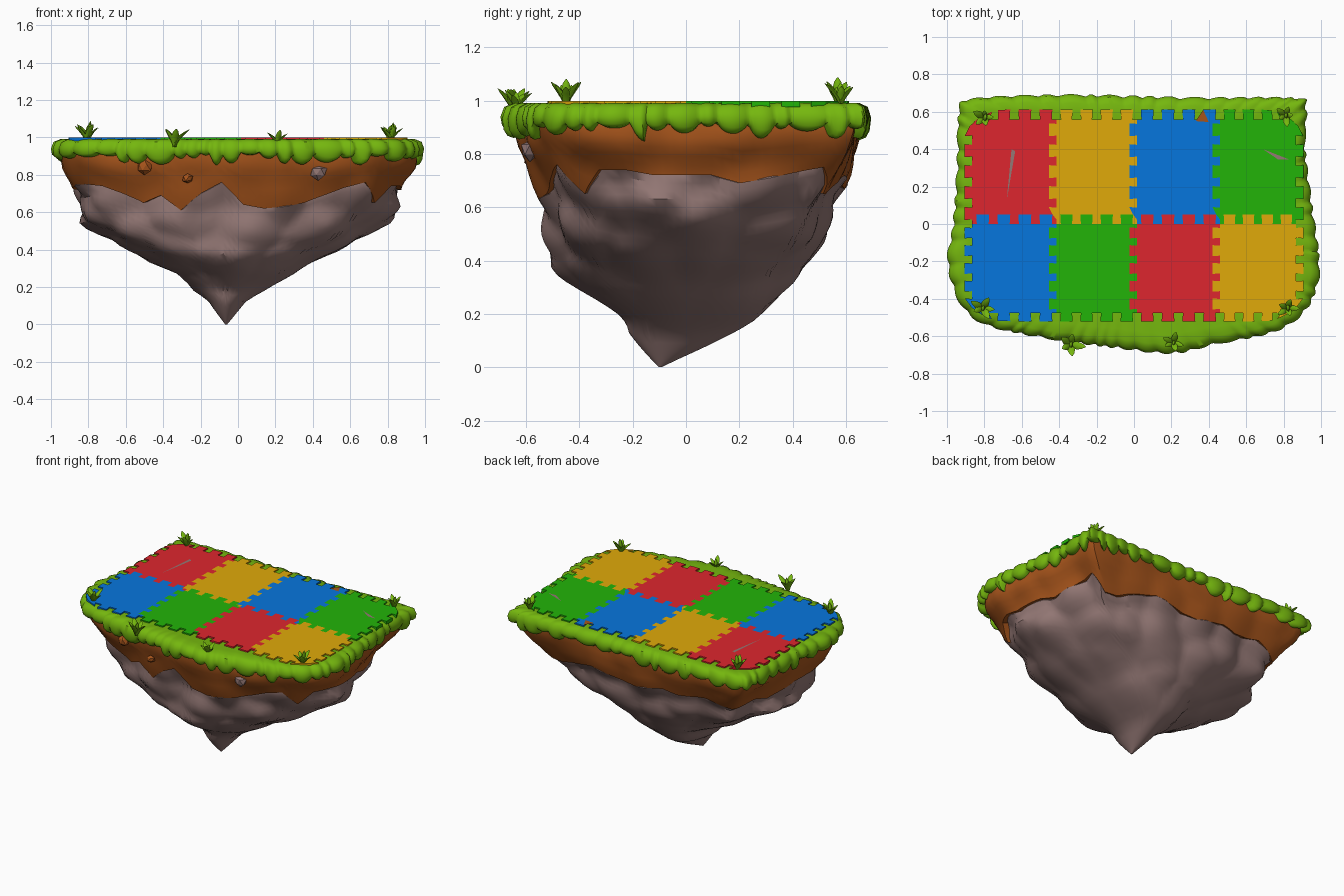
import bpy, bmesh, math, random
from mathutils import Vector, noise

random.seed(4)
cube = bpy.data.objects.get("Cube")
if cube:
    bpy.data.objects.remove(cube)


def material(name, r, g, b):
    col = [((c / 255 + 0.055) / 1.055) ** 2.4 for c in (r, g, b)] + [1]
    m = bpy.data.materials.new(name)
    m.use_nodes = True
    m.diffuse_color = col
    bsdf = next(n for n in m.node_tree.nodes if n.type == 'BSDF_PRINCIPLED')
    bsdf.inputs["Base Color"].default_value = col
    bsdf.inputs["Roughness"].default_value = 0.8
    return m


RED = material("mat red", 222, 38, 46)
YELLOW = material("mat yellow", 224, 170, 10)
BLUE = material("mat blue", 6, 118, 222)
GREEN = material("mat green", 34, 180, 8)
GRASS = material("grass", 117, 183, 14)
SOIL = material("soil brown", 166, 84, 27)
ROCK = material("rock mauve", 148, 120, 117)


def finish(name, bm, mat, angle=None):
    bmesh.ops.recalc_face_normals(bm, faces=bm.faces)
    me = bpy.data.meshes.new(name)
    bm.to_mesh(me)
    bm.free()
    me.materials.append(mat)
    ob = bpy.data.objects.new(name, me)
    bpy.context.collection.objects.link(ob)
    if angle:
        bpy.ops.object.select_all(action='DESELECT')
        ob.select_set(True)
        bpy.context.view_layer.objects.active = ob
        bpy.ops.object.shade_smooth_by_angle(angle=math.radians(angle))


def loft(bm, rows):
    """Bridge closed rings of points and cap both ends."""
    rings = [[bm.verts.new(p) for p in row] for row in rows]
    for a, b in zip(rings, rings[1:]):
        for i in range(len(a)):
            j = (i + 1) % len(a)
            bm.faces.new((a[i], a[j], b[j], b[i]))
    bm.faces.new(rings[0])
    bm.faces.new(rings[-1])


# Island outline, counter-clockwise from the +x side
KEYS = [Vector(p) for p in (
    (.98, -.15), (.945, .1), (.91, .4), (.915, .62), (.85, .67), (.3, .67), (-.4, .685),
    (-.86, .665), (-.93, .6), (-.94, .3), (-.96, 0), (-.99, -.2), (-.93, -.41), (-.8, -.53),
    (-.5, -.6), (-.1, -.655), (.2, -.685), (.42, -.64), (.75, -.57), (.91, -.46), (.98, -.3))]


def outline(n):
    dense = []
    for i in range(len(KEYS)):
        p, a, b, q = (KEYS[(i + k) % len(KEYS)] for k in (-1, 0, 1, 2))
        for s in range(20):
            t = s / 20
            dense.append(a + (b - p) * t / 2 + (p - a * 2.5 + b * 2 - q / 2) * t * t
                         + (a * 1.5 - p / 2 - b * 1.5 + q / 2) * t ** 3)
    dense.append(dense[0])
    steps = [(b - a).length for a, b in zip(dense, dense[1:])]
    unit, out, run, k = sum(steps) / n, [], 0, 0
    for i in range(n):
        while run + steps[k] <= i * unit:
            run += steps[k]
            k += 1
        out.append(dense[k].lerp(dense[k + 1], (i * unit - run) / steps[k]))
    return out


# Body extents per height: z, x min, x max, y min, y max
LEVELS = [(.97, -.95, .95, -.64, .64), (.85, -.955, .95, -.64, .645), (.75, -.9, .89, -.6, .62),
          (.62, -.87, .87, -.55, .575), (.55, -.86, .81, -.54, .56), (.47, -.74, .71, -.53, .54),
          (.38, -.56, .5, -.51, .48), (.32, -.46, .39, -.44, .43), (.28, -.34, .33, -.39, .38),
          (.18, -.25, .15, -.25, .27), (.13, -.17, .05, -.23, .19), (0, -.07, -.06, -.105, -.095)]


def body_point(p, z, rough, grow=1):
    for hi, lo in zip(LEVELS, LEVELS[1:]):
        if z >= lo[0]:
            break
    t = min(1, max(0, (hi[0] - z) / (hi[0] - lo[0])))
    x0, x1, y0, y1 = (a + (b - a) * t for a, b in zip(hi[1:], lo[1:]))
    u = Vector((p.x / .985, p.y / .68))
    u = u.lerp(u.normalized(), min(1, max(0, (.9 - z) / .55)))
    q = Vector(((x0 + x1) / 2 + u.x * (x1 - x0) / 2, (y0 + y1) / 2 + u.y * (y1 - y0) / 2, z))
    cell = noise.voronoi(Vector((q.x * 4, q.y * 4, z * 5)))[0][0]
    k = grow * (1 + rough * (.45 - cell))
    return Vector((q.x * k, q.y * k, z))


# Height in hundredths where soil meets rock, evenly spaced around the island
SEAM = [72, 72, 72, 69, 71, 73, 75, 65, 65, 68, 70, 72, 70, 68, 67, 69,
        71, 69, 70, 72, 69, 66, 68, 70, 67, 70, 73, 72, 73, 74, 75, 74,
        70, 65, 69, 61, 70, 76, 64, 62, 63, 65, 69, 73, 76, 65, 74, 74]
N = 144
ring = outline(N)
seam = []
for i in range(N):
    f = i / N * len(SEAM)
    a, b = SEAM[int(f)], SEAM[(int(f) + 1) % len(SEAM)]
    seam.append((a + (b - a) * (f % 1)) / 100)

bm = bmesh.new()
rows = [[body_point(p, .97 + (s - .97) * j / 7, .05) for p, s in zip(ring, seam)] for j in range(8)]
rows.append([Vector((v.x * .93, v.y * .93, v.z + .01)) for v in rows[-1]])
loft(bm, rows)
finish("soil_layer", bm, SOIL, 40)

bm = bmesh.new()
rows = [[body_point(p, s + .05, .04, .93) for p, s in zip(ring, seam)]]
for j in range(25):
    rows.append([body_point(p, s * (1 - j / 24), .15, .98) for p, s in zip(ring, seam)])
loft(bm, rows)
finish("hanging_rock", bm, ROCK, 32)

# Grass rim with drooping lobes of uneven width
M = 540
lobes = []
while len(lobes) < M:
    w, d = random.randint(5, 14), random.uniform(.025, .085)
    lobes += [(math.sin(math.pi * (k + .5) / w), d) for k in range(w)]
lobes = lobes[:M]
PROFILE = [(.2, .988, 0, 0), (.1, .991, 0, .2), (.05, .989, 0, .6), (.018, .973, 0, 1),
           (.004, .945, .2, 1), (.01, .93, .6, 1), (.022, .93, .9, .8), (.04, .93, 1, .4),
           (.07, .93, .9, 0), (.1, .95, 0, 0)]
rim = outline(M)
bm = bmesh.new()
rows = []
for inset, z, droop, puff in PROFILE:
    row = []
    for p, (s, d) in zip(rim, lobes):
        q = p - p.normalized() * (inset - puff * .015 * s)
        row.append((q.x, q.y, z - droop * d * math.sqrt(s) + puff * .006 * (s - .5)))
    rows.append(row)
loft(bm, rows)
finish("grass_rim", bm, GRASS, 50)


# Interlocking play mat
def toothed(a, b, n, amp):
    a, b = Vector(a), Vector(b)
    d = b - a
    nrm = Vector((-d.y, d.x)).normalized() * amp
    pts = [a]
    for i in range(n):
        for t, h in ((.22, 0), (.19, 1), (.81, 1), (.78, 0)):
            pts.append(a + d * (i + t) / n + nrm * h)
    return pts + [b]


def soften(p):
    e = (abs(p.x) / .95) ** 5 + (abs(p.y - .045) / .6) ** 5
    k = min(1, e ** -.2) if e else 1
    return (p.x * k, .045 + (p.y - .045) * k, .975)


XS, YS = (-.865, -.415, .015, .46, .865), (-.475, 0, .56)
HUES = ((BLUE, GREEN, RED, YELLOW), (RED, YELLOW, BLUE, GREEN))


def across(c, r):
    return toothed((XS[c], YS[r]), (XS[c + 1], YS[r]), 4, -.045 if r == 0 else .052)


def upward(c, r):
    return toothed((XS[c], YS[r]), (XS[c], YS[r + 1]), 5, -.04 if c == 4 else .04)


for r in range(2):
    for c in range(4):
        loop = (across(c, r)[:-1] + upward(c + 1, r)[:-1]
                + across(c, r + 1)[:0:-1] + upward(c, r)[:0:-1])
        bm = bmesh.new()
        face = bm.faces.new([bm.verts.new(soften(p)) for p in loop])
        out = bmesh.ops.extrude_face_region(bm, geom=[face])
        top = [v for v in out["geom"] if isinstance(v, bmesh.types.BMVert)]
        bmesh.ops.translate(bm, verts=top, vec=(0, 0, .024))
        finish(f"mat_tile_{r}_{c}", bm, HUES[r][c])

# Thin shards showing on the mat
for k, (mat, tri) in enumerate((
        (ROCK, ((-.68, .13), (-.635, .39), (-.655, .4))),
        (SOIL, ((.33, .55), (.4, .545), (.37, .61))),
        (ROCK, ((.69, .4), (.77, .345), (.83, .345))))):
    bm = bmesh.new()
    bm.faces.new([bm.verts.new((x, y, 1.003)) for x, y in tri])
    finish(f"shard_{k}", bm, mat)


# Grass tufts: curved, plump blades fanning outward
def tuft(name, x, y, z, size):
    bm = bmesh.new()
    for k in range(6):
        yaw = k * math.tau / 5 + random.uniform(-.3, .3)
        lean = random.uniform(.4, .75) if k < 5 else .1
        out, side = Vector((math.cos(yaw), math.sin(yaw), 0)), Vector((-math.sin(yaw), math.cos(yaw), 0))
        length = size * random.uniform(.8, 1.1)
        rows = []
        for t, w in ((0, .09), (.3, .16), (.6, .18), (.85, .12), (1, .02)):
            mid = Vector((x, y, z)) + out * length * lean * t ** 1.5
            mid.z += length * (t - .3 * lean * t * t)
            rows.append([mid + (side * math.cos(a) + out * .6 * math.sin(a)) * w * length
                         for a in (i * math.tau / 6 for i in range(6))])
        loft(bm, rows)
    finish(name, bm, GRASS, 50)


for k, (x, y, z, s) in enumerate(((-.8, .57, .98, .1), (.81, .58, .98, .1), (-.81, -.45, .98, .1),
                                  (.82, -.45, .98, .1), (-.34, -.645, .95, .11), (.21, -.635, .96, .09))):
    tuft(f"grass_tuft_{k}", x, y, z, s)

# Pebbles set in the front of the soil
for k, (x, y, z, s, mat) in enumerate(((-.5, -.56, .84, .044, SOIL), (-.27, -.585, .78, .03, SOIL),
                                       (.43, -.585, .815, .048, ROCK))):
    bm = bmesh.new()
    bmesh.ops.create_icosphere(bm, subdivisions=1, radius=s)
    for v in bm.verts:
        v.co = Vector((v.co.x, v.co.y * .8, v.co.z * .9)) * random.uniform(.8, 1.1) + Vector((x, y, z))
    finish(f"pebble_{k}", bm, mat)
